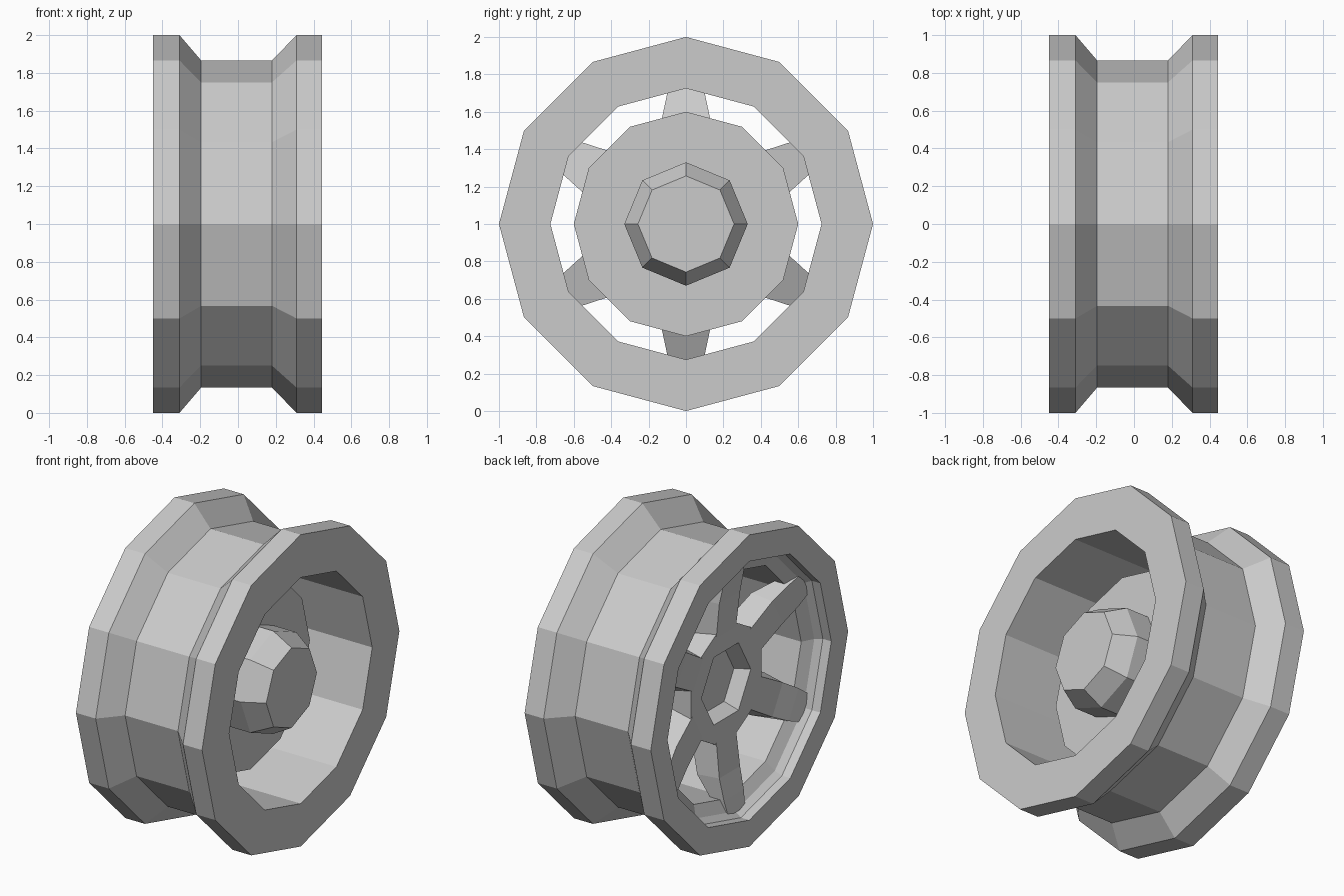
import bpy, bmesh
from math import sin, cos, pi

if "Cube" in bpy.data.objects:
    bpy.data.objects.remove(bpy.data.objects["Cube"])

CENTRE_Z = 1.0


def finish(name, bm):
    bmesh.ops.recalc_face_normals(bm, faces=bm.faces)
    me = bpy.data.meshes.new(name)
    bm.to_mesh(me)
    bm.free()
    ob = bpy.data.objects.new(name, me)
    bpy.context.collection.objects.link(ob)
    return ob


def polar(x, r, a, side=0.0):
    # point at angle a from straight up, around the x axis
    return (x, r * sin(a) + side * cos(a), CENTRE_Z + r * cos(a) - side * sin(a))


def lathe(name, profile, sides, turn=0.0, closed=False):
    # spin an (x, radius) profile around the wheel axis
    bm = bmesh.new()
    rings = [[bm.verts.new(polar(x, r, turn + 2 * pi * i / sides)) for i in range(sides)]
             for x, r in profile]
    pairs = list(zip(rings, rings[1:]))
    if closed:
        pairs.append((rings[-1], rings[0]))
    for a, b in pairs:
        for i in range(sides):
            j = (i + 1) % sides
            bm.faces.new((a[i], a[j], b[j], b[i]))
    if not closed:
        bm.faces.new(rings[0])
        bm.faces.new(rings[-1])
    return finish(name, bm)


# rim: flanges, drop centre, inner barrel and stepped lip on the spoke side
lathe("rim", [(-0.45, 1.0), (-0.31, 1.0), (-0.195, 0.866), (0.18, 0.866),
              (0.31, 1.0), (0.445, 1.0), (0.445, 0.725), (-0.31, 0.725),
              (-0.35, 0.80), (-0.39, 0.83), (-0.45, 0.83)], 12, closed=True)

# spoke hub with hexagonal recess
hub = lathe("spoke_hub", [(-0.12, 0.37), (-0.285, 0.37)], 12, turn=pi / 12)
bm = bmesh.new()
bm.from_mesh(hub.data)
front = min(bm.faces, key=lambda f: f.calc_center_median().x)
outer = list(front.verts)
bm.faces.remove(front)
hexagon = [[bm.verts.new(polar(x, r, pi / 6 + i * pi / 3)) for i in range(6)]
           for x, r in ((-0.285, 0.25), (-0.20, 0.20))]
ring = sorted(outer, key=lambda v: next(i for i in range(12) if
              (v.co - type(v.co)(polar(-0.285, 0.37, pi / 12 + i * pi / 6))).length < 1e-3))
for i in range(6):
    j = (i + 1) % 6
    a, b = hexagon[0][i], hexagon[0][j]
    bm.faces.new((ring[2 * i], ring[2 * i + 1], a))
    bm.faces.new((ring[2 * i + 1], ring[(2 * i + 2) % 12], b, a))
    bm.faces.new((a, b, hexagon[1][j], hexagon[1][i]))
bm.faces.new(hexagon[1])
bmesh.ops.recalc_face_normals(bm, faces=bm.faces)
bm.to_mesh(hub.data)
bm.free()

# six spokes: radius, front x, front half width, back x, back half width
stations = [(0.33, -0.285, 0.10, -0.13, 0.13), (0.56, -0.31, 0.105, -0.17, 0.13),
            (0.70, -0.34, 0.10, -0.24, 0.10), (0.80, -0.36, 0.085, -0.29, 0.09)]
for k in range(6):
    bm = bmesh.new()
    ang = k * pi / 3
    loops = [[bm.verts.new(polar(x, r, ang, s)) for x, s in
              ((xf, -wf), (xf, wf), (xb, wb), (xb, -wb))]
             for r, xf, wf, xb, wb in stations]
    for a, b in zip(loops, loops[1:]):
        for i in range(4):
            j = (i + 1) % 4
            bm.faces.new((a[i], a[j], b[j], b[i]))
    bm.faces.new(loops[0])
    bm.faces.new(loops[-1])
    finish(f"spoke_{k + 1}", bm)

# inner side: disc, octagonal bearing cap, axle joining disc to the spokes
lathe("brake_disc", [(0.05, 0.60), (0.09, 0.60)], 12)
lathe("bearing_cap", [(0.09, 0.33), (0.25, 0.33), (0.38, 0.257)], 8)
lathe("axle", [(-0.12, 0.20), (0.05, 0.20)], 8)
